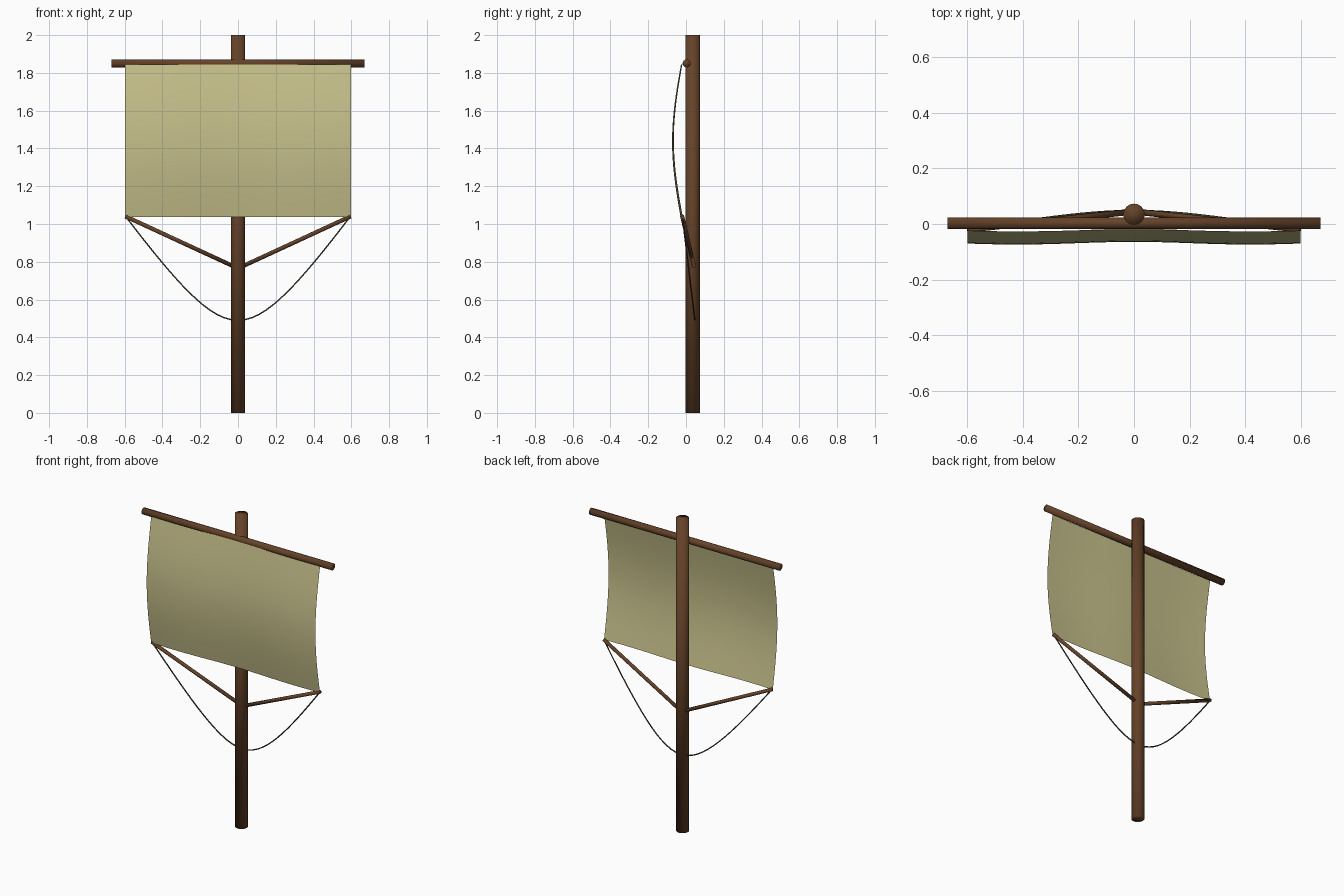
import bpy, math
from mathutils import Vector

cube = bpy.data.objects.get("Cube")
if cube:
    bpy.data.objects.remove(cube, do_unlink=True)


def material(name, rgb):
    m = bpy.data.materials.new(name)
    m.use_nodes = True
    col = (*rgb, 1)
    m.diffuse_color = col
    m.node_tree.nodes["Principled BSDF"].inputs["Base Color"].default_value = col
    return m


wood = material("brown wood", (0.13, 0.055, 0.022))
cloth = material("cream cloth", (0.57, 0.53, 0.26))
cord = material("dark cord", (0.09, 0.075, 0.05))


def pole(name, start, end, radius, sides=24):
    """Round pole between two points, softly shaded over its ends."""
    a, b = Vector(start), Vector(end)
    bpy.ops.mesh.primitive_cylinder_add(vertices=sides, radius=radius,
                                        depth=(b - a).length, location=(a + b) / 2)
    ob = bpy.context.object
    ob.name = name
    ob.rotation_euler = (b - a).to_track_quat("Z", "Y").to_euler()
    ob.data.materials.append(wood)
    bpy.ops.object.shade_smooth()
    return ob


# Mast, yard and the two lower struts
pole("mast", (0, 0.035, 0), (0, 0.035, 2), 0.038)
pole("yard", (-0.67, 0.003, 1.85), (0.67, 0.003, 1.85), 0.021)
for side, s in (("left", 1), ("right", -1)):
    pole(side + "_strut", (0, 0.045, 0.765), (s * 0.595, -0.02, 1.04), 0.011, 12)

# Sail: a grid bellied forward, slightly flatter along the middle
bpy.ops.mesh.primitive_grid_add(x_subdivisions=24, y_subdivisions=20, size=1)
sail = bpy.context.object
sail.name = "sail"
for v in sail.data.vertices:
    u, t = v.co.x * 2, v.co.y + 0.5
    belly = 0.046 * math.sin(math.pi * t)
    wave = 0.006 * math.cos(math.pi * u / 0.7) * (1 - 0.4 * t)
    v.co = (u * 0.597, -0.023 - belly + wave, 1.037 + 0.808 * t)
sail.data.materials.append(cloth)
bpy.ops.object.shade_smooth()

# Slack rope slung between the lower sail corners
curve = bpy.data.curves.new("rope", "CURVE")
curve.dimensions = "3D"
curve.bevel_depth = 0.004
curve.bevel_resolution = 1
steps = 32
spline = curve.splines.new("POLY")
spline.points.add(steps)
for i, p in enumerate(spline.points):
    x = (2 * i / steps - 1) * 0.592
    rise = math.sqrt(0.16 + 2.1 * x * x) - 0.4
    p.co = (x, 0.047 - 0.12 * rise, 0.49 + rise, 1)
rope = bpy.data.objects.new("rope", curve)
bpy.context.collection.objects.link(rope)
curve.materials.append(cord)
